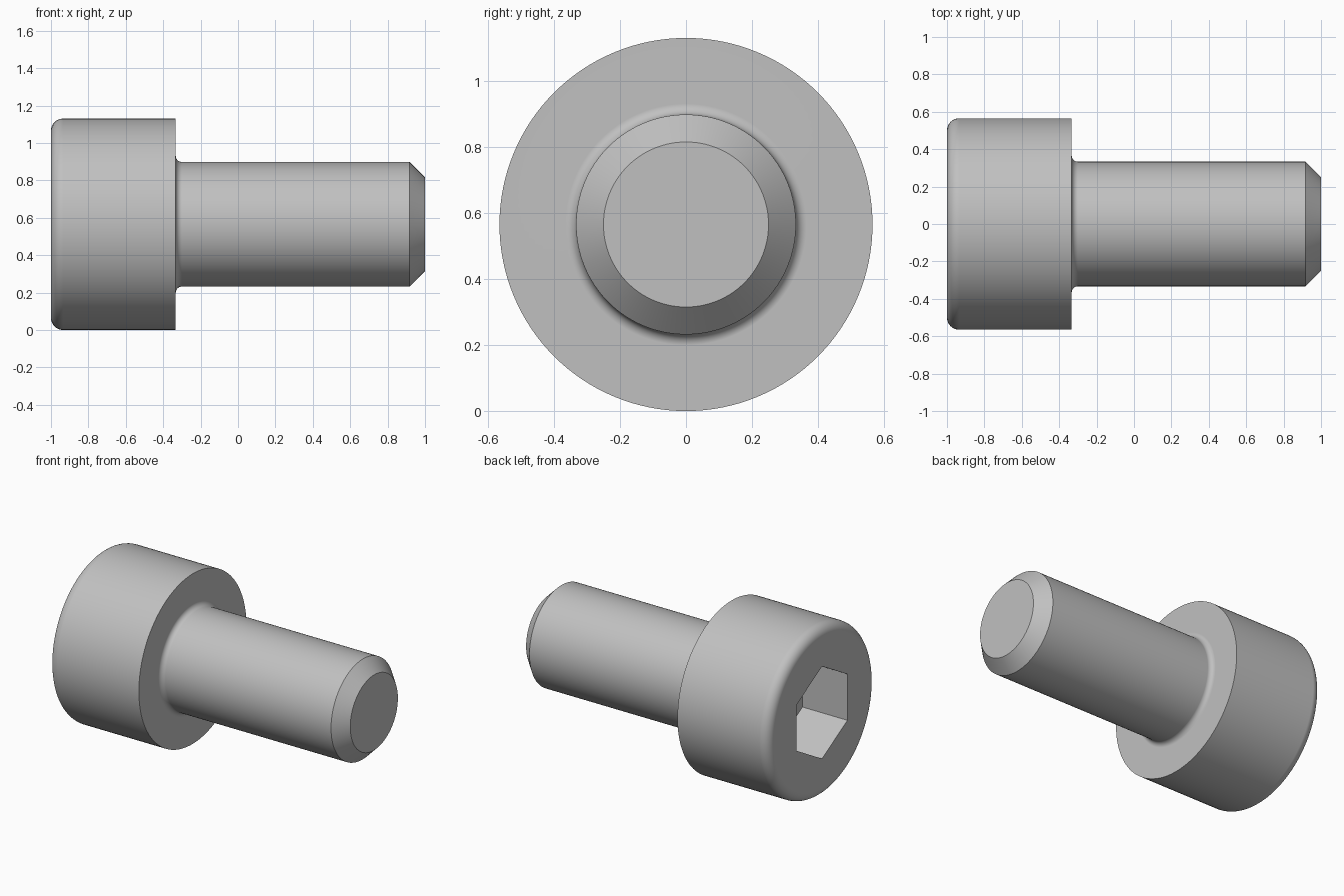
import bpy, bmesh
from math import sin, cos, pi

if "Cube" in bpy.data.objects:
    bpy.data.objects.remove(bpy.data.objects["Cube"], do_unlink=True)

HEAD_R, SHANK_R, TIP_R = 0.565, 0.333, 0.25
HEAD_END, X0, X1 = -0.333, -1.0, 1.0
ROUND, FILLET = 0.065, 0.033
SOCKET_R, SOCKET_DEPTH = 0.307, 0.33

steel = bpy.data.materials.new("grey steel")
steel.use_nodes = True
steel.diffuse_color = (0.53, 0.53, 0.53, 1)
steel.node_tree.nodes["Principled BSDF"].inputs["Base Color"].default_value = steel.diffuse_color


def arc(cx, cr, radius, start, end, steps=8):
    """Points (x, r) along an arc, angles measured from +x."""
    angles = [start + (end - start) * i / steps for i in range(steps + 1)]
    return [(cx + radius * cos(a), cr + radius * sin(a)) for a in angles]


def lathe(name, profile, sides):
    """Revolve (x, r) points round the x axis and cap both ends."""
    bm = bmesh.new()
    rings = []
    for x, r in profile:
        rings.append([bm.verts.new((x, r * sin(2 * pi * k / sides),
                                    HEAD_R + r * cos(2 * pi * k / sides)))
                      for k in range(sides)])
    for a, b in zip(rings, rings[1:]):
        for k in range(sides):
            n = (k + 1) % sides
            bm.faces.new((a[k], a[n], b[n], b[k]))
    bm.faces.new(rings[0])
    bm.faces.new(rings[-1])
    bmesh.ops.recalc_face_normals(bm, faces=bm.faces)
    mesh = bpy.data.meshes.new(name)
    bm.to_mesh(mesh)
    bm.free()
    mesh.materials.append(steel)
    obj = bpy.data.objects.new(name, mesh)
    bpy.context.collection.objects.link(obj)
    return obj


# Head with rounded rim, fillet under the head, shank and chamfered tip
profile = arc(X0 + ROUND, HEAD_R - ROUND, ROUND, pi, pi / 2)
profile += [(HEAD_END, HEAD_R)]
profile += arc(HEAD_END + FILLET, SHANK_R + FILLET, FILLET, pi, 1.5 * pi)
profile += [(X1 - (SHANK_R - TIP_R), SHANK_R), (X1, TIP_R)]
screw = lathe("head_and_shank", profile, 128)

# Hexagonal socket cut into the head
cutter = lathe("socket_cutter", [(X0 - 0.1, SOCKET_R), (X0 + SOCKET_DEPTH, SOCKET_R)], 6)
cutter.hide_render = True
cut = screw.modifiers.new("socket", 'BOOLEAN')
cut.operation = 'DIFFERENCE'
cut.solver = 'EXACT'
cut.object = cutter

bpy.ops.object.select_all(action='DESELECT')
screw.select_set(True)
bpy.context.view_layer.objects.active = screw
bpy.ops.object.modifier_apply(modifier=cut.name)
bpy.data.objects.remove(cutter, do_unlink=True)

# Smooth round surfaces, crisp edges and flat end faces
bpy.ops.object.shade_smooth_by_angle(angle=pi / 6)
weighted = screw.modifiers.new("flat_ends", 'WEIGHTED_NORMAL')
weighted.keep_sharp = True
weighted.weight = 100
